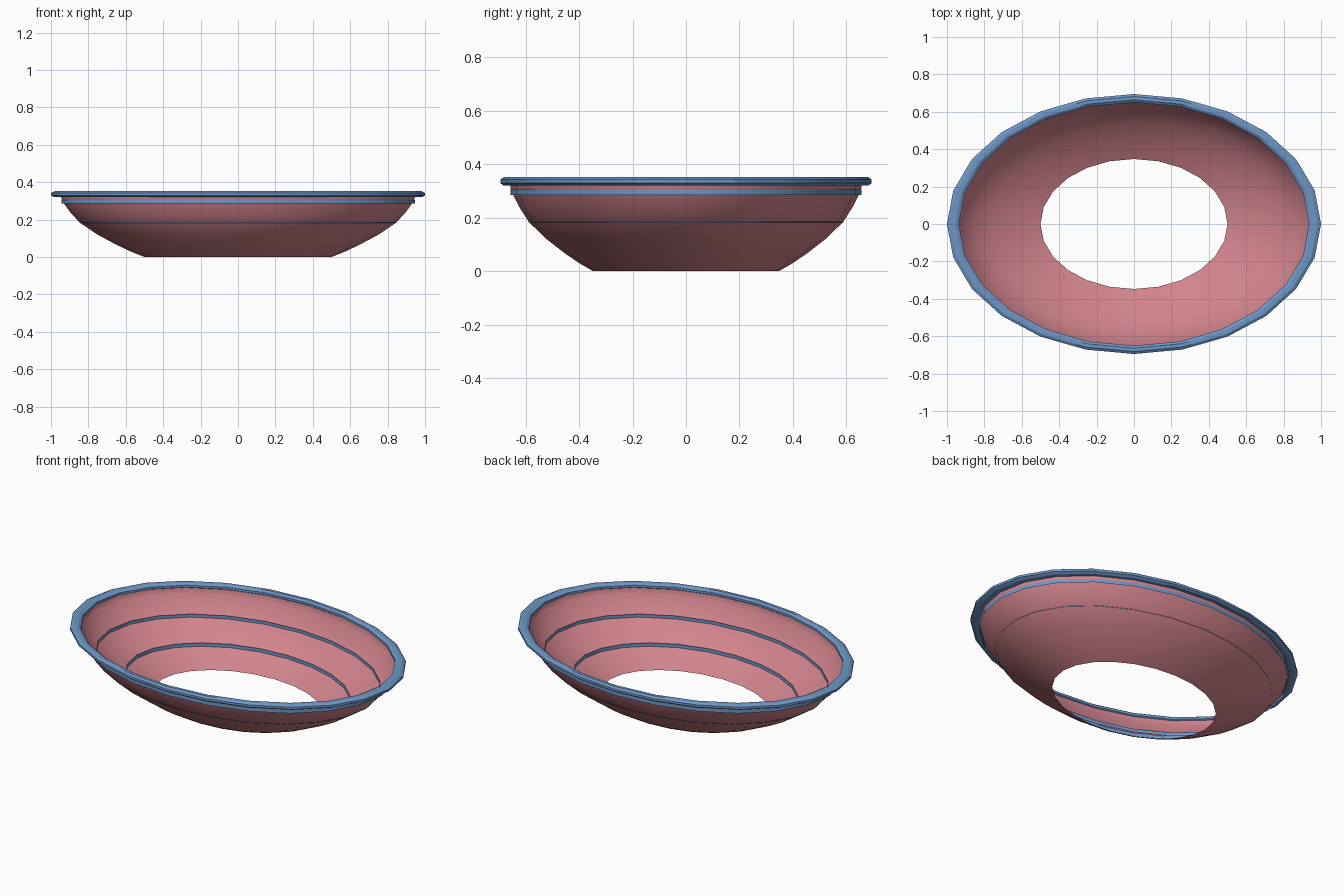
import bpy
import math

cube = bpy.data.objects.get("Cube")
if cube:
    bpy.data.objects.remove(cube, do_unlink=True)

SEGMENTS = 24
DEPTH_RATIO = 0.695  # oval: y radius over x radius


def make_material(name, color):
    mat = bpy.data.materials.new(name)
    mat.use_nodes = True
    mat.diffuse_color = color
    mat.node_tree.nodes["Principled BSDF"].inputs["Base Color"].default_value = color
    return mat


def lathe(name, profile, mat, closed=False, smooth_angle=30):
    """Spin an (r, z) profile round an oval path."""
    n = len(profile)
    verts = []
    for i in range(SEGMENTS):
        a = 2 * math.pi * i / SEGMENTS
        verts += [(r * math.cos(a), r * math.sin(a) * DEPTH_RATIO, z) for r, z in profile]
    faces = []
    for i in range(SEGMENTS):
        j = (i + 1) % SEGMENTS
        for k in range(n if closed else n - 1):
            m = (k + 1) % n
            faces.append((i * n + k, j * n + k, j * n + m, i * n + m))
    mesh = bpy.data.meshes.new(name)
    mesh.from_pydata(verts, [], faces)
    mesh.materials.append(mat)
    obj = bpy.data.objects.new(name, mesh)
    bpy.context.collection.objects.link(obj)
    bpy.ops.object.select_all(action="DESELECT")
    obj.select_set(True)
    bpy.context.view_layer.objects.active = obj
    bpy.ops.object.shade_smooth_by_angle(angle=math.radians(smooth_angle))
    return obj


pink = make_material("dusty pink", (0.64, 0.23, 0.265, 1))
blue = make_material("soft blue", (0.155, 0.305, 0.56, 1))

# Thin oval bowl, open at the bottom
lathe("bowl_shell", [(0.5, 0), (0.575, 0.03), (0.655, 0.068), (0.755, 0.122),
                     (0.846, 0.184), (0.895, 0.237), (0.936, 0.293),
                     (0.944, 0.31), (0.947, 0.335)], pink)

# Rounded rim with a flattened tube section
rim = []
for k in range(8):
    a = 2 * math.pi * (k + 0.5) / 8
    f = 1 / math.cos(math.pi / 8)
    rim.append((0.968 + 0.032 * f * math.cos(a), 0.336 + 0.016 * f * math.sin(a)))
lathe("rim", rim, blue, closed=True, smooth_angle=20)

# Upright bands round the bowl
for name, r, z in (("lower_band", 0.67, 0.078),
                   ("middle_band", 0.847, 0.183),
                   ("upper_band", 0.945, 0.285)):
    lathe(name, [(r, z), (r, z + 0.021)], blue)
